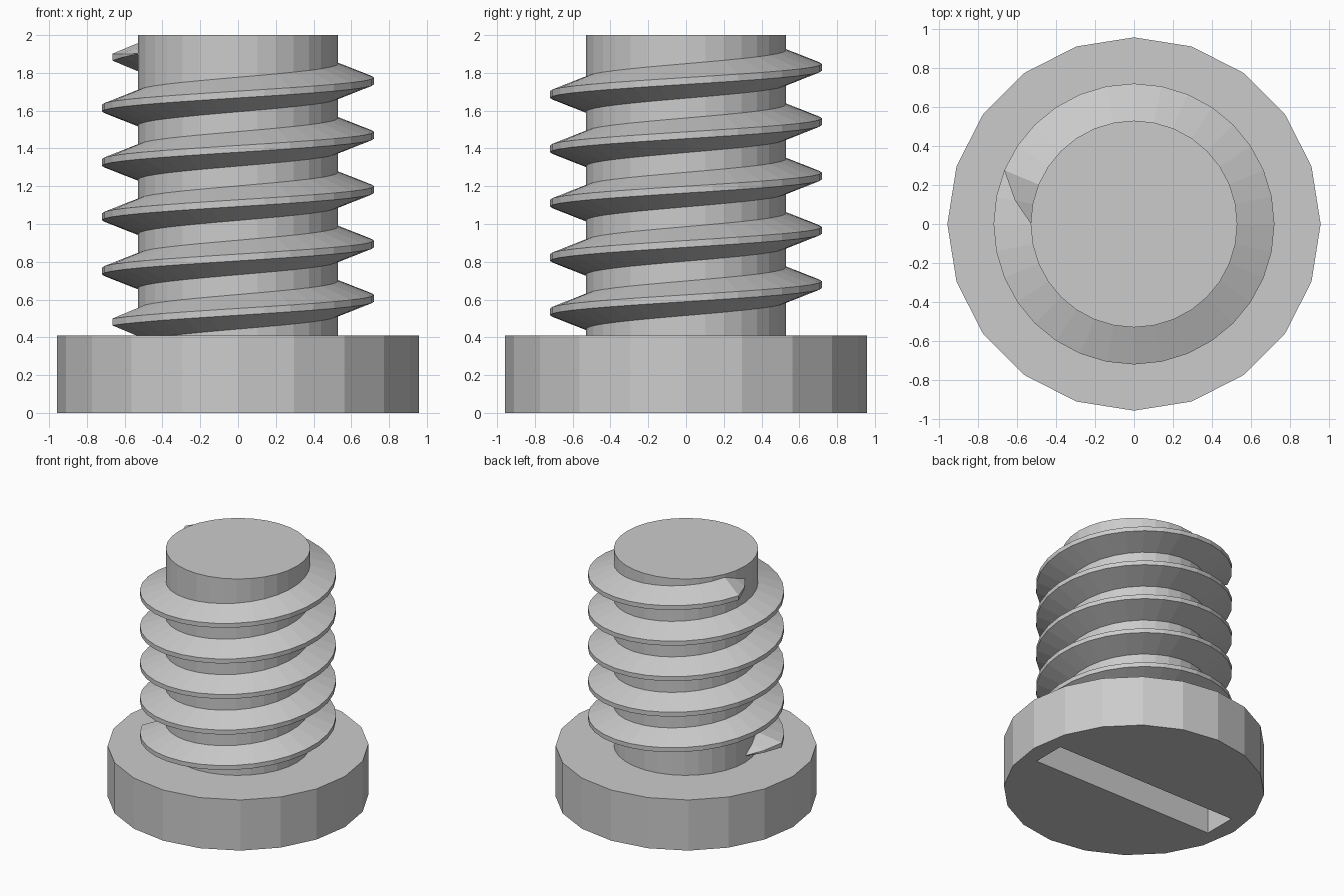
import bpy
import bmesh
import math

old = bpy.data.objects.get("Cube")
if old:
    bpy.data.objects.remove(old, do_unlink=True)

HEAD_R, HEAD_H = 0.957, 0.41
SHAFT_R, TOP = 0.53, 2.0
CREST_R, PITCH = 0.72, 0.2876
SEGMENTS = 32

grey = bpy.data.materials.new("plain_grey")
grey.use_nodes = True
grey.diffuse_color = (0.6, 0.6, 0.6, 1)
grey.node_tree.nodes["Principled BSDF"].inputs["Base Color"].default_value = (0.6, 0.6, 0.6, 1)


def add_object(name, bm):
    bmesh.ops.recalc_face_normals(bm, faces=bm.faces)
    mesh = bpy.data.meshes.new(name)
    bm.to_mesh(mesh)
    bm.free()
    mesh.materials.append(grey)
    obj = bpy.data.objects.new(name, mesh)
    bpy.context.collection.objects.link(obj)
    return obj


def cylinder(name, radius, z0, z1, sides):
    bm = bmesh.new()
    bmesh.ops.create_cone(bm, cap_ends=True, segments=sides,
                          radius1=radius, radius2=radius, depth=z1 - z0)
    bmesh.ops.translate(bm, verts=bm.verts, vec=(0, 0, (z0 + z1) / 2))
    return add_object(name, bm)


# Head with a straight driver slot in its underside
head = cylinder("screw_head", HEAD_R, 0, HEAD_H, 20)
bm = bmesh.new()
bmesh.ops.create_cube(bm, size=1)
bmesh.ops.scale(bm, verts=bm.verts, vec=(1.64, 0.27, 0.5))
cutter = add_object("slot_cutter", bm)
cutter.hide_render = True
cut = head.modifiers.new("slot", 'BOOLEAN')
cut.operation = 'DIFFERENCE'
cut.solver = 'EXACT'
cut.object = cutter
bpy.context.view_layer.objects.active = head
bpy.ops.object.modifier_apply(modifier=cut.name)
bpy.data.objects.remove(cutter, do_unlink=True)

# Shaft
cylinder("shaft", SHAFT_R, HEAD_H - 0.05, TOP, SEGMENTS)

# Helical thread, tapering to a point over two segments at each end
half = SEGMENTS // 2
first, last = -half, 4 * SEGMENTS + half
root_r = SHAFT_R - 0.004
bm = bmesh.new()
rings = []
for i in range(first, last + 1):
    size = min(1, (i - first) / 2, (last - i) / 2)
    size = max(size, 0.01)
    angle = math.tau * i / SEGMENTS
    z = 0.607 + PITCH * i / SEGMENTS
    crest_r = root_r + (CREST_R - root_r) * size
    section = [(root_r, -0.093), (crest_r, -0.018), (crest_r, 0.018), (root_r, 0.093)]
    rings.append([bm.verts.new((r * math.cos(angle), r * math.sin(angle), z + dz * size))
                  for r, dz in section])
for a, b in zip(rings, rings[1:]):
    for k in range(4):
        n = (k + 1) % 4
        bm.faces.new((a[k], a[n], b[n], b[k]))
bm.faces.new(rings[0])
bm.faces.new(rings[-1])
add_object("thread", bm)
